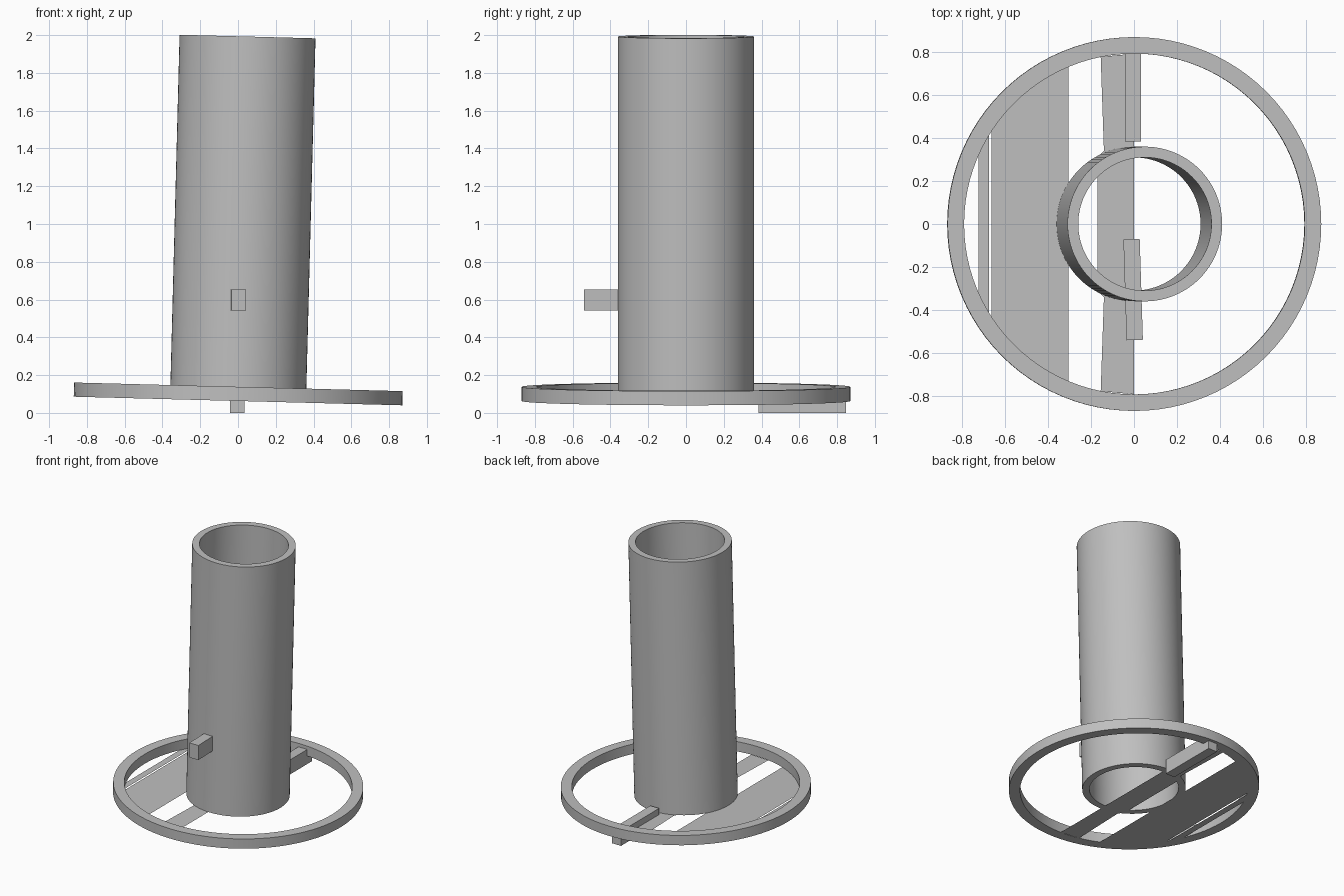
import bpy, bmesh, math
from mathutils import Matrix

cube = bpy.data.objects.get("Cube")
if cube:
    bpy.data.objects.remove(cube, do_unlink=True)

GREY = (0.52, 0.52, 0.52, 1.0)
mat = bpy.data.materials.new("plain grey")
mat.use_nodes = True
mat.diffuse_color = GREY
mat.node_tree.nodes["Principled BSDF"].inputs["Base Color"].default_value = GREY

# Whole stand leans slightly about y, pivoting on the base centre
LEAN = Matrix.Translation((0, 0, 0.063)) @ Matrix.Rotation(math.radians(1.5), 4, 'Y')


def finish(name, bm, matrix, smooth=False):
    mesh = bpy.data.meshes.new(name)
    bm.to_mesh(mesh)
    bm.free()
    mesh.materials.append(mat)
    obj = bpy.data.objects.new(name, mesh)
    bpy.context.collection.objects.link(obj)
    obj.matrix_world = matrix
    if smooth:
        bpy.ops.object.select_all(action='DESELECT')
        obj.select_set(True)
        bpy.context.view_layer.objects.active = obj
        bpy.ops.object.shade_smooth_by_angle(angle=math.radians(30))
    return obj


def hollow_cylinder(name, outer, inner, height, steps=96):
    """Closed ring with a rectangular wall section, standing on its own z = 0."""
    bm = bmesh.new()
    section = [(outer, 0), (outer, height), (inner, height), (inner, 0)]
    loops = []
    for i in range(steps):
        a = 2 * math.pi * i / steps
        loops.append([bm.verts.new((r * math.cos(a), r * math.sin(a), z)) for r, z in section])
    for i in range(steps):
        p, q = loops[i], loops[(i + 1) % steps]
        for k in range(4):
            n = (k + 1) % 4
            bm.faces.new((p[k], q[k], q[n], p[n]))
    bmesh.ops.recalc_face_normals(bm, faces=bm.faces)
    return finish(name, bm, LEAN, smooth=True)


def box(name, size, centre, turn=0):
    bm = bmesh.new()
    bmesh.ops.create_cube(bm, size=1, matrix=Matrix.Diagonal((*size, 1)))
    place = Matrix.Translation(centre) @ Matrix.Rotation(math.radians(turn), 4, 'Z')
    return finish(name, bm, place)


def floor_strip(name, x0, x1, radius, steps=12):
    """Flat strip across the base opening, its ends following the ring."""
    bm = bmesh.new()
    xs = [x0 + (x1 - x0) * i / steps for i in range(steps + 1)]
    rows = []
    for x in xs:
        y = math.sqrt(radius ** 2 - x ** 2)
        rows.append((bm.verts.new((x, -y, 0)), bm.verts.new((x, y, 0))))
    for a, b in zip(rows, rows[1:]):
        bm.faces.new((a[0], b[0], b[1], a[1]))
    return finish(name, bm, LEAN)


# Base ring and tall tube
RING_INNER = 0.793
hollow_cylinder("base_ring", 0.87, RING_INNER, 0.075)
hollow_cylinder("tube", 0.36, 0.31, 1.93)

# Thin strips closing part of the base
floor_strip("outer_floor_strip", -0.725, -0.675, RING_INNER)
floor_strip("wide_floor_strip", -0.663, -0.305, RING_INNER)

# Middle strip, stepping wider under the tube
bm = bmesh.new()
half = [(0, 0), (0, 0.793), (-0.155, 0.778), (-0.14, 0.34), (-0.17, 0.31), (-0.17, 0)]
for side in (1, -1):
    verts = [bm.verts.new((x, side * y, 0)) for x, y in half]
    bm.faces.new(verts if side < 0 else verts[::-1])
bmesh.ops.remove_doubles(bm, verts=bm.verts, dist=0.0001)
bmesh.ops.recalc_face_normals(bm, faces=bm.faces)
finish("middle_floor_strip", bm, LEAN)

# Peg through the tube front and bar under the back of the ring
box("front_peg", (0.076, 0.47, 0.112), (-0.004, -0.305, 0.597), 1.8)
box("back_bar", (0.075, 0.462, 0.112), (-0.004, 0.616, 0.056))
